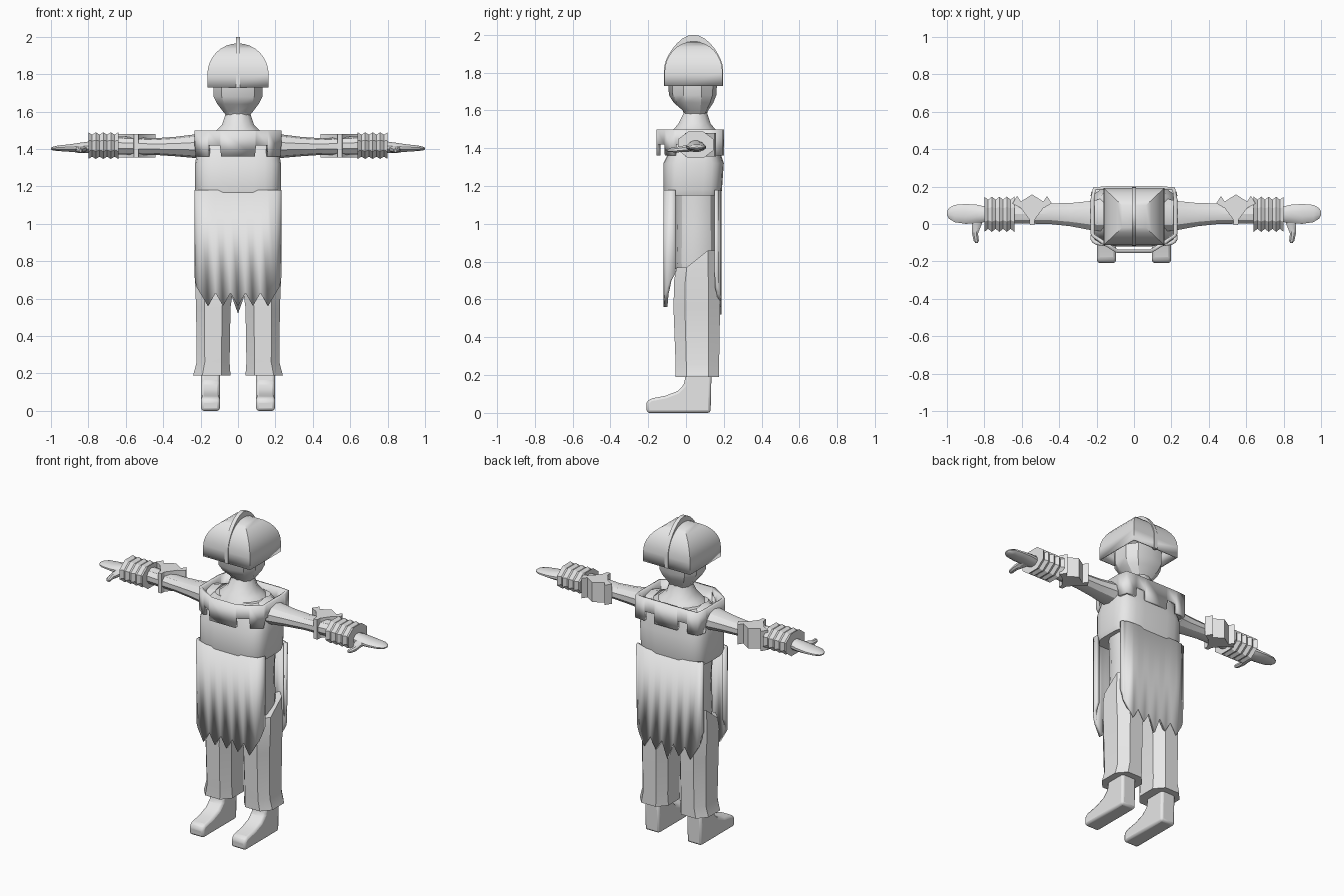
import bpy
import bmesh
from math import sin, cos, pi, copysign

cube = bpy.data.objects.get("Cube")
if cube:
    bpy.data.objects.remove(cube, do_unlink=True)

grey = bpy.data.materials.new("plain_grey")
grey.use_nodes = True
grey.diffuse_color = (0.8, 0.8, 0.8, 1)
grey.node_tree.nodes["Principled BSDF"].inputs["Base Color"].default_value = (0.8, 0.8, 0.8, 1)
parts = []


def finish(name, bm, mirror=False, thick=0, bevel=0):
    """Turn a bmesh into a named object with its modifiers."""
    bmesh.ops.recalc_face_normals(bm, faces=bm.faces)
    mesh = bpy.data.meshes.new(name)
    bm.to_mesh(mesh)
    bm.free()
    mesh.materials.append(grey)
    obj = bpy.data.objects.new(name, mesh)
    bpy.context.scene.collection.objects.link(obj)
    if thick:
        mod = obj.modifiers.new("thickness", "SOLIDIFY")
        mod.thickness, mod.offset = thick, 0
    if bevel:
        mod = obj.modifiers.new("rounding", "BEVEL")
        mod.width, mod.segments = bevel, 2
    if mirror:
        obj.modifiers.new("other_side", "MIRROR")
    parts.append(obj)
    return obj


def place(axis, along, u, v):
    return {"x": (along, u, v), "y": (u, along, v), "z": (u, v, along)}[axis]


def loft(name, rings, n=12, power=2, axis="z", caps=(True, True), lift=None, **kw):
    """Skin rings of (position, centre u, centre v, radius u, radius v)."""
    shape = []
    for i in range(n):
        a = 2 * pi * (i + 0.5) / n
        shape.append([copysign(abs(f) ** (2 / power), f) for f in (cos(a), sin(a))])
    size = max(p[0] for p in shape)
    bm = bmesh.new()
    loops = []
    for along, cu, cv, ru, rv in rings:
        loops.append([bm.verts.new(place(axis, along, cu + p[0] / size * ru, cv + p[1] / size * rv))
                      for p in shape])
    if lift:
        for v in loops[-1]:
            v.co.z += lift(v.co)
    for a, b in zip(loops, loops[1:]):
        for i in range(n):
            j = (i + 1) % n
            bm.faces.new((a[i], a[j], b[j], b[i]))
    for wanted, loop in zip(caps, (loops[0], loops[-1])):
        if wanted:
            bm.faces.new(loop)
    return finish(name, bm, **kw)


def sheet(name, columns, top, closed=False, thick=0.02):
    """Hang cloth from a level top along columns of (x, y, bottom)."""
    bm = bmesh.new()
    cols = [[bm.verts.new((x, y, z)) for z in (top, low)] for x, y, low in columns]
    pairs = list(zip(cols, cols[1:])) + ([(cols[-1], cols[0])] if closed else [])
    for a, b in pairs:
        bm.faces.new((a[0], b[0], b[1], a[1]))
    return finish(name, bm, thick=thick)


def extrude(name, points, axis, lo, hi, **kw):
    """Prism from a flat outline."""
    bm = bmesh.new()
    a, b = [[bm.verts.new(place(axis, d, u, v)) for u, v in points] for d in (lo, hi)]
    bm.faces.new(a)
    bm.faces.new(b)
    for i in range(len(a)):
        j = (i + 1) % len(a)
        bm.faces.new((a[i], a[j], b[j], b[i]))
    return finish(name, bm, **kw)


# Helmet: square dome and thin arched crest
dome = [(1.73, 0, 0.04, 0.16, 0.15)]
dome += [(1.80 + 0.16 * sin(t), 0, 0.04, 0.16 * cos(t), 0.15 * cos(t))
         for t in [i * pi / 2 / 8.05 for i in range(9)]]
loft("helmet", dome, n=4, power=60, caps=(False, True), thick=0.01)
arc = [pi * i / 16 for i in range(17)]
outer = [(0.04 + 0.157 * cos(t), 1.81 + 0.14 * sin(t) + 0.05 * sin(t) ** 3) for t in arc]
inner = [(0.04 + 0.137 * cos(t), 1.79 + 0.15 * sin(t)) for t in reversed(arc)]
extrude("helmet_crest", [(0.197, 1.73)] + outer + [(-0.117, 1.73), (-0.097, 1.73)]
        + inner + [(0.177, 1.73)], "x", -0.012, 0.012)

# Head and neck
loft("head", [(1.575, 0, 0.05, 0.06, 0.055), (1.60, 0, 0.05, 0.08, 0.065),
              (1.64, 0, 0.04, 0.11, 0.10), (1.68, 0, 0.035, 0.13, 0.12),
              (1.76, 0, 0.035, 0.13, 0.125)], n=10, power=2.4)
loft("neck", [(1.46, 0, 0.045, 0.16, 0.13), (1.50, 0, 0.045, 0.115, 0.11),
              (1.53, 0, 0.045, 0.085, 0.085), (1.59, 0, 0.05, 0.065, 0.06)])

# Tunic: closed chest with open-sided front and back panels
loft("tunic_chest", [(1.15, 0, 0.035, 0.22, 0.15), (1.18, 0, 0.035, 0.23, 0.155),
                     (1.32, 0, 0.04, 0.23, 0.16), (1.38, 0, 0.045, 0.22, 0.135),
                     (1.43, 0, 0.05, 0.20, 0.13), (1.48, 0, 0.05, 0.15, 0.11)],
     n=24, power=4)


def panel(name, y, edge, tips, sign):
    left = [(-0.222, edge, 0.74), (-0.222, (y + edge) / 2, 0.70), (-0.215, y + sign * 0.015, 0.66)]
    teeth = []
    for i in range(11):
        x = -0.2 + 0.04 * i
        low = 0.63 if i % 2 == 0 else tips - (0.04 if i == 5 and sign < 0 else 0)
        teeth.append((x, y + (0.006 * sign if i in (0, 10) else 0), low))
    right = [(-x, yy, low) for x, yy, low in reversed(left)]
    sheet(name, left + teeth + right, 1.18)


panel("tunic_front_panel", -0.108, -0.055, 0.56, 1)
panel("tunic_back_panel", 0.178, 0.15, 0.56, -1)

# Collar band with hanging tabs
half = [(0.09, -0.145, 1.36), (0.092, -0.144, 1.42), (0.155, -0.105, 1.42),
        (0.157, -0.104, 1.36), (0.22, -0.06, 1.36), (0.222, -0.05, 1.42),
        (0.222, 0.13, 1.42), (0.222, 0.133, 1.36), (0.212, 0.188, 1.36),
        (0.15, 0.192, 1.36), (0.148, 0.192, 1.42), (0.08, 0.192, 1.42), (0.078, 0.192, 1.36)]
sheet("collar", half + [(-x, y, z) for x, y, z in reversed(half)], 1.50, closed=True)

# Body under the tunic
loft("waist", [(0.70, 0, 0.055, 0.17, 0.10), (0.80, 0, 0.055, 0.19, 0.115),
               (1.0, 0, 0.055, 0.185, 0.11), (1.2, 0, 0.055, 0.195, 0.11)], n=16, power=3)

# Trouser legs, peaked at the outer hip
loft("trouser_legs", [(0.19, 0.14, 0.06, 0.10, 0.115), (0.26, 0.133, 0.06, 0.088, 0.115),
                      (0.55, 0.132, 0.057, 0.092, 0.123), (0.70, 0.125, 0.057, 0.105, 0.12),
                      (0.77, 0.12, 0.06, 0.105, 0.11)], n=8, power=2.6,
     lift=lambda co: 0.09 if co.y > 0.05 and co.x > 0.12 else 0, mirror=True)

# Boots
boot = [(0.13, 0.0), (0.135, 0.22), (0.0, 0.22), (-0.01, 0.15), (-0.045, 0.115),
        (-0.11, 0.09), (-0.19, 0.075), (-0.21, 0.055), (-0.207, 0.0)]
extrude("boots", boot, "x", 0.097, 0.197, bevel=0.018, mirror=True)

# Sleeves
loft("arms", [(0.15, 0.05, 1.42, 0.09, 0.07), (0.23, 0.045, 1.415, 0.078, 0.06),
              (0.34, 0.05, 1.413, 0.062, 0.049), (0.45, 0.055, 1.413, 0.055, 0.042),
              (0.68, 0.052, 1.42, 0.048, 0.048)], n=10, axis="x", mirror=True)

# Elbow guards: fan outline with three rear points
right_fan = [(0.012, -0.005), (0.015, 0.025), (0.06, 0.085), (0.105, 0.11),
             (0.08, 0.15), (0.06, 0.12)]
fan = [(0.545 + x, y) for x, y in right_fan] + [(0.545, 0.158)]
fan += [(0.545 - x, y) for x, y in reversed(right_fan)]
extrude("elbow_guards", fan, "z", 1.355, 1.48, mirror=True)

# Ridged bracers
ridges = [(0.64 + 0.02 * i, 0.052, 1.418, 0.094 - 0.016 * (i % 2), 0.071 - 0.012 * (i % 2))
          for i in range(9)]
loft("bracers", ridges, n=8, axis="x", mirror=True)

# Hands and thumbs
loft("hands", [(0.78, 0.052, 1.41, 0.038, 0.032), (0.84, 0.053, 1.407, 0.05, 0.027),
               (0.90, 0.054, 1.405, 0.053, 0.02), (0.96, 0.056, 1.404, 0.046, 0.015),
               (0.99, 0.057, 1.402, 0.028, 0.01), (1.0, 0.057, 1.402, 0.01, 0.004)],
     n=12, axis="x", mirror=True)
loft("thumbs", [(0.04, 0.84, 1.403, 0.04, 0.02), (0.0, 0.84, 1.398, 0.026, 0.018),
                (-0.05, 0.85, 1.392, 0.016, 0.014), (-0.09, 0.843, 1.39, 0.014, 0.011),
                (-0.102, 0.842, 1.39, 0.006, 0.005)], n=8, axis="y", mirror=True)

# Smooth shading with sharp creases kept
bpy.ops.object.select_all(action="DESELECT")
for obj in parts:
    obj.select_set(True)
bpy.context.view_layer.objects.active = parts[0]
bpy.ops.object.shade_smooth_by_angle(angle=pi / 6)
